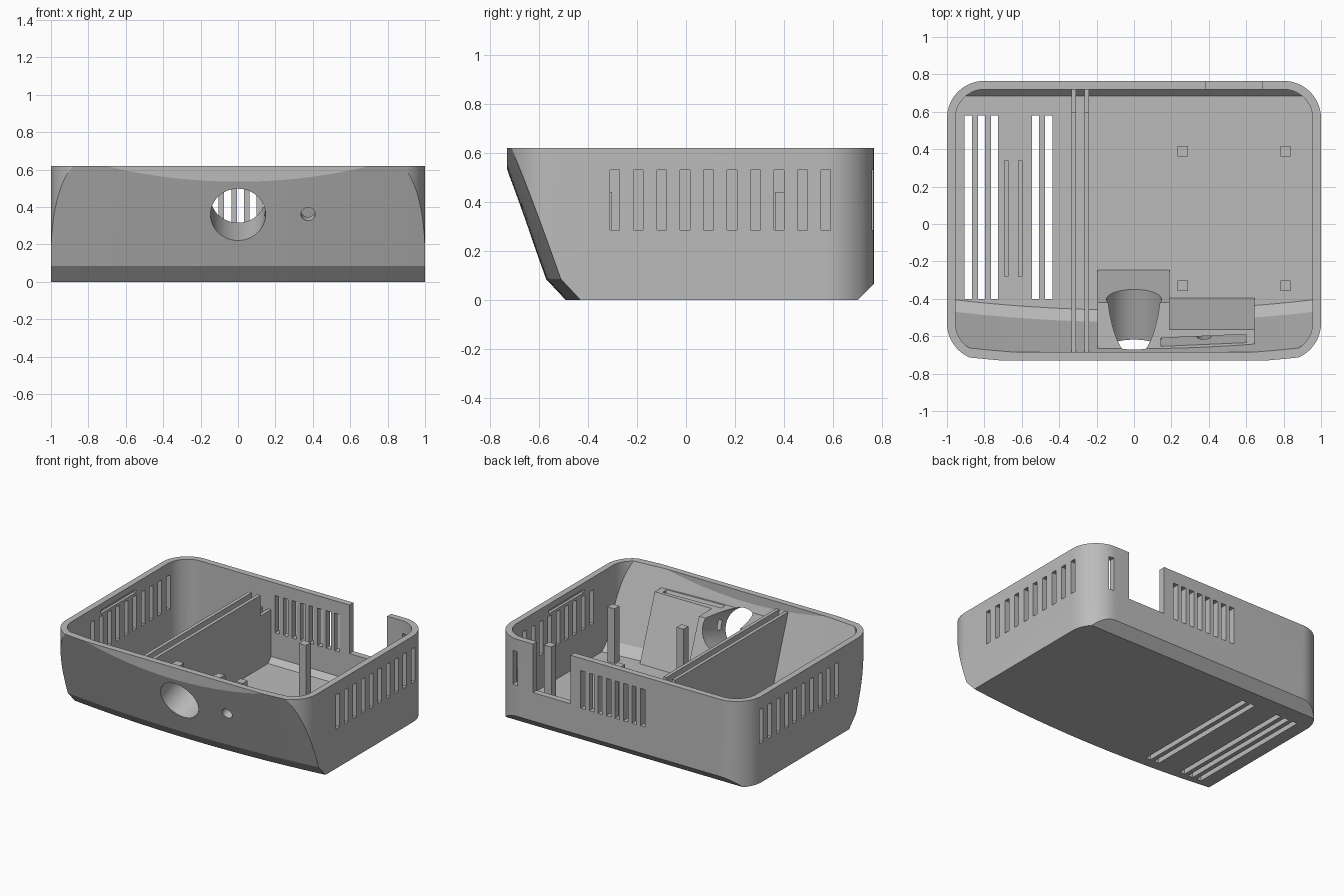
import bpy, bmesh, math
from mathutils import Matrix

if "Cube" in bpy.data.objects:
    bpy.data.objects.remove(bpy.data.objects["Cube"])

TILT = math.radians(19.5)   # lean of the front wall
SAG = 0.06                  # bow of the front wall from centre to side

plastic = bpy.data.materials.new("grey_plastic")
plastic.diffuse_color = (0.5, 0.5, 0.5, 1)
plastic.use_nodes = True
plastic.node_tree.nodes["Principled BSDF"].inputs["Base Color"].default_value = plastic.diffuse_color


def make(name, bm):
    bmesh.ops.recalc_face_normals(bm, faces=bm.faces)
    mesh = bpy.data.meshes.new(name)
    bm.to_mesh(mesh)
    bm.free()
    mesh.materials.append(plastic)
    ob = bpy.data.objects.new(name, mesh)
    bpy.context.collection.objects.link(ob)
    return ob


def loft(name, rings):
    """Closed solid through equal rings of points."""
    bm = bmesh.new()
    vs = [[bm.verts.new(p) for p in r] for r in rings]
    n = len(vs[0])
    for a, b in zip(vs, vs[1:]):
        for i in range(n):
            j = (i + 1) % n
            bm.faces.new((a[i], a[j], b[j], b[i]))
    bm.faces.new(vs[0])
    bm.faces.new(vs[-1])
    return make(name, bm)


def boxes(name, spans):
    """One mesh of boxes given as x0, x1, y0, y1, z0, z1."""
    bm = bmesh.new()
    for x0, x1, y0, y1, z0, z1 in spans:
        m = (Matrix.Translation(((x0 + x1) / 2, (y0 + y1) / 2, (z0 + z1) / 2))
             @ Matrix.Diagonal((x1 - x0, y1 - y0, z1 - z0, 1)))
        bmesh.ops.create_cube(bm, size=1, matrix=m)
    return make(name, bm)


def boolean(ob, cutter, op='DIFFERENCE', keep=False):
    mod = ob.modifiers.new("cut", 'BOOLEAN')
    mod.operation, mod.object, mod.solver = op, cutter, 'EXACT'
    bpy.context.view_layer.update()
    dg = bpy.context.evaluated_depsgraph_get()
    mesh = bpy.data.meshes.new_from_object(ob.evaluated_get(dg))
    ob.modifiers.clear()
    ob.data = mesh
    if not keep:
        bpy.data.objects.remove(cutter)


def rounded_plan(hx, y0, y1, r, z, steps=14):
    pts = []
    for k, (cx, cy) in enumerate([(hx - r, y1 - r), (r - hx, y1 - r),
                                  (r - hx, y0 + r), (hx - r, y0 + r)]):
        for i in range(steps + 1):
            a = math.pi / 2 * (k + i / steps)
            pts.append((cx + r * math.cos(a), cy + r * math.sin(a), z))
    return pts


def tub(name, hx, y0, y1, r, z0, z1, profile):
    """Rounded upright block trimmed by a bowed side profile (y, z)."""
    ob = loft(name, [rounded_plan(hx, y0, y1, r, z) for z in (z0, z1)])
    xs = [-1.1 + 2.2 * i / 32 for i in range(33)]
    trim = loft("trim", [[(x, y + (SAG * x * x if y < 0 else 0), z)
                          for y, z in profile] for x in xs])
    boolean(ob, trim, 'INTERSECT')
    return ob


def drill(name, x, r, length):
    """Round cutter square to the leaning front wall."""
    bm = bmesh.new()
    m = (Matrix.Translation((x, -0.667, 0.36))
         @ Matrix.Rotation(TILT - math.pi / 2, 4, 'X')
         @ Matrix.Translation((0, 0, length / 2 - 0.15)))
    bmesh.ops.create_cone(bm, cap_ends=True, segments=48, radius1=r, radius2=r,
                          depth=length, matrix=m)
    return make(name, bm)


# Shell: outer tub with chamfered base, hollowed by an inner tub
slope = 0.19 / 0.535
shell = tub("shell", 1.0, -0.73, 0.765, 0.2, 0, 0.62,
            [(-0.49, -0.0001), (-0.57, 0.085), (-0.76 - 0.1 * slope, 0.72),
             (0.9, 0.72), (0.9, 0.2), (0.70, -0.0001)])
cavity = tub("cavity", 0.955, -0.685, 0.72, 0.155, 0.045, 0.7,
             [(-0.455, 0.04), (-0.525, 0.105), (-0.71 - 0.1 * slope, 0.72),
              (0.85, 0.72), (0.85, 0.22), (0.68, 0.04)])
boolean(shell, cavity)

# Openings: side vents, back vents, cable notch, floor slots, clip grooves
cuts = []
for i in range(10):
    y = -0.31 + 0.0955 * i
    for s in (-1, 1):
        cuts.append((s - 0.1, s + 0.1, y, y + 0.04, 0.285, 0.53))
cuts += [(-0.21 + 0.068 * i, -0.172 + 0.068 * i, 0.6, 0.9, 0.26, 0.53) for i in range(8)]
cuts += [(0.81, 0.85, 0.6, 0.9, 0.285, 0.53), (0.385, 0.685, 0.6, 0.9, 0.27, 0.8)]
cuts += [(x, x + 0.038, -0.4, 0.58, -0.1, 0.15)
         for x in (-0.905, -0.835, -0.765, -0.545, -0.475)]
cuts += [(x - 0.04, x + 0.04, -0.2, 0.2, 0.55, 0.575) for x in (-0.935, 0.935)]
boolean(shell, boxes("openings", cuts))

# Sensor mounts: sloped blocks behind the front wall
def mount(name, x0, x1, foot, crest):
    prof = [(foot, 0.03), (crest, 0.5), (-0.68, 0.5), (-0.54, 0.105), (-0.47, 0.03)]
    return loft(name, [[(x, y, z) for y, z in prof] for x in (x0, x1)])

lens_mount = mount("lens_mount", -0.195, 0.19, -0.24, -0.42)
board_mount = mount("board_mount", 0.19, 0.645, -0.39, -0.565)

big = drill("big_drill", 0, 0.147, 0.65)
small = drill("small_drill", 0.375, 0.038, 0.25)
bm = bmesh.new()
bmesh.ops.create_cube(bm, size=1, matrix=Matrix.Translation((0.372, -0.622, 0.5))
                      @ Matrix.Rotation(math.radians(2.5), 4, 'Z')
                      @ Matrix.Rotation(TILT, 4, 'X')
                      @ Matrix.Diagonal((0.455, 0.042, 0.6, 1)))
slot = make("board_slot", bm)
for part, tools in ((shell, (big, small)), (lens_mount, (big, slot)),
                    (board_mount, (small, slot))):
    for t in tools:
        boolean(part, t, keep=True)
for t in (big, small, slot):
    bpy.data.objects.remove(t)

# Divider: twin walls with a lowered gap at the back
for name, x in (("divider_left", -0.335), ("divider_right", -0.265)):
    prof = [(-0.47, 0.03), (-0.54, 0.105), (-0.703, 0.57), (0.6, 0.57), (0.6, 0.42),
            (0.73, 0.42), (0.73, 0.09), (0.69, 0.03)]
    loft(name, [[(px, y, z) for y, z in prof] for px in (x, x + 0.025)])

# Posts and low floor ribs
boxes("lid_posts", [(x - 0.028, x + 0.028, y - 0.028, y + 0.028, 0.03, 0.44)
                    for x in (0.26, 0.81) for y in (-0.33, 0.39)])
boxes("floor_ribs", [(x, x + 0.024, -0.28, 0.34, 0.03, 0.12) for x in (-0.695, -0.62)])

# Smooth the rounded surfaces, keep hard edges
for ob in bpy.context.scene.objects:
    ob.select_set(True)
bpy.context.view_layer.objects.active = shell
bpy.ops.object.shade_smooth_by_angle(angle=math.radians(15))
